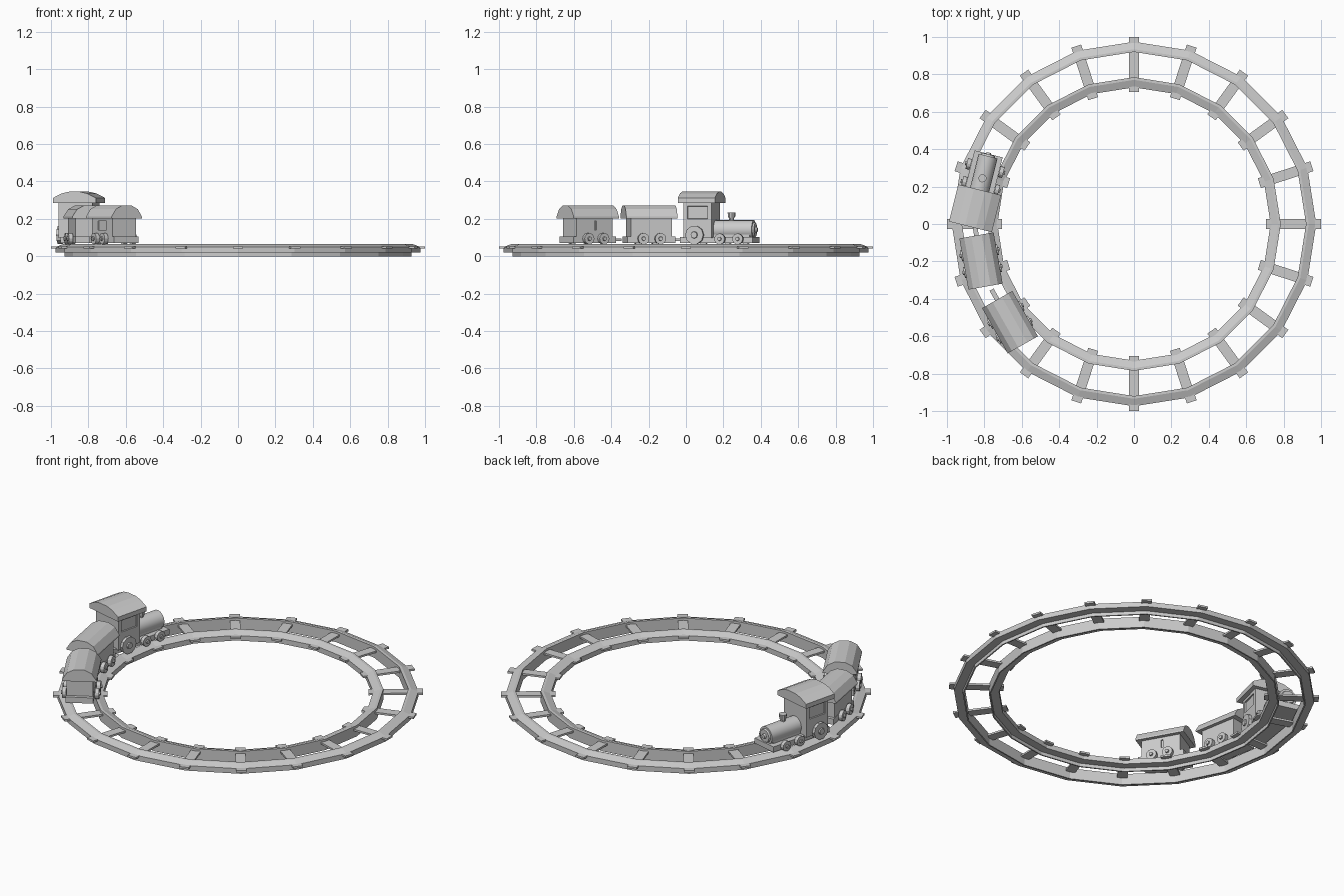
import bpy, bmesh, math
from mathutils import Matrix, Vector

if "Cube" in bpy.data.objects:
    bpy.data.objects.remove(bpy.data.objects["Cube"], do_unlink=True)

grey = bpy.data.materials.new("plain grey")
grey.use_nodes = True
grey.diffuse_color = (0.6, 0.6, 0.6, 1)
grey.node_tree.nodes["Principled BSDF"].inputs["Base Color"].default_value = (0.6, 0.6, 0.6, 1)


def finish(name, bm, frame=None, smooth=False):
    bmesh.ops.recalc_face_normals(bm, faces=bm.faces)
    me = bpy.data.meshes.new(name)
    bm.to_mesh(me)
    bm.free()
    me.materials.append(grey)
    ob = bpy.data.objects.new(name, me)
    bpy.context.collection.objects.link(ob)
    if frame:
        ob.matrix_world = frame
    if smooth:
        bpy.ops.object.select_all(action='DESELECT')
        ob.select_set(True)
        bpy.context.view_layer.objects.active = ob
        bpy.ops.object.shade_smooth_by_angle(angle=math.radians(35))
    return ob


def box_mesh(size, centre):
    bm = bmesh.new()
    bmesh.ops.create_cube(bm, size=1, matrix=Matrix.Translation(centre) @ Matrix.Diagonal((*size, 1)))
    return bm


def box(name, size, centre, frame=None):
    return finish(name, box_mesh(size, centre), frame)


def walls(name, size, centre, frame, windows):
    """Box whose side faces carry recessed windows: {side: (y0, y1, z0, z1)}."""
    bm = box_mesh(size, centre)
    for side, (y0, y1, z0, z1) in windows.items():
        face = max(bm.faces, key=lambda f: f.calc_center_median().x * side)
        bmesh.ops.inset_individual(bm, faces=[face], thickness=0.01)
        mid = face.calc_center_median()
        for v in face.verts:
            v.co.y = y1 if v.co.y > mid.y else y0
            v.co.z = z1 if v.co.z > mid.z else z0
        bmesh.ops.inset_individual(bm, faces=[face], thickness=0.001)
        for v in face.verts:
            v.co.x -= side * 0.008
    return finish(name, bm, frame)


def cylinder(name, r1, r2, depth, centre, axis, sides, frame, smooth=False):
    turn = Vector((0, 0, 1)).rotation_difference(Vector(axis)).to_matrix().to_4x4()
    bm = bmesh.new()
    bmesh.ops.create_cone(bm, cap_ends=True, segments=sides, radius1=r1, radius2=r2,
                          depth=depth, matrix=Matrix.Translation(centre) @ turn)
    return finish(name, bm, frame, smooth)


def extrude_profile(name, half, y0, y1, frame):
    """Mirror a half outline in x-z and extrude it along y."""
    pts = half + [(-x, z) for x, z in reversed(half)]
    bm = bmesh.new()
    face = bm.faces.new([bm.verts.new((x, y0, z)) for x, z in pts])
    new = bmesh.ops.extrude_face_region(bm, geom=[face])["geom"]
    bmesh.ops.translate(bm, vec=(0, y1 - y0, 0),
                        verts=[v for v in new if isinstance(v, bmesh.types.BMVert)])
    return finish(name, bm, frame)


def ring(name, profile, sides):
    bm = bmesh.new()
    rows = []
    for i in range(sides):
        a = 2 * math.pi * i / sides
        rows.append([bm.verts.new((r * math.cos(a), r * math.sin(a), z)) for r, z in profile])
    n = len(profile)
    for i in range(sides):
        a, b = rows[i], rows[(i + 1) % sides]
        for j in range(n):
            k = (j + 1) % n
            bm.faces.new((a[j], b[j], b[k], a[k]))
    return finish(name, bm)


def wheel(name, x, y, radius, sides, frame):
    z = 0.064 + radius
    s = math.copysign(1, x)
    cylinder(name, radius, radius, 0.022, (x, y, z), (1, 0, 0), sides, frame)
    cylinder(name + "_hub", radius * 0.4, radius * 0.35, 0.01, (x + s * 0.014, y, z),
             (s, 0, 0), 8, frame)


def frame_at(x, y, degrees):
    return Matrix.Translation((x, y, 0)) @ Matrix.Rotation(math.radians(degrees), 4, 'Z')


# Track: two rails with sloped outer shoulders, and cross ties
SIDES, MID = 20, 0.8525
rail = [(0.0675, 0), (0.0675, 0.065), (0.082, 0.065), (0.122, 0.05),
        (0.122, 0.02), (0.075, 0.02), (0.075, 0)]
ring("outer_rail", [(MID + d, z) for d, z in rail], SIDES)
ring("inner_rail", [(MID - d, z) for d, z in rail], SIDES)
for i in range(SIDES):
    box("tie_%02d" % i, (0.295, 0.055, 0.011), (0.8525, 0, 0.0465),
        Matrix.Rotation(2 * math.pi * i / SIDES, 4, 'Z'))

# Locomotive, facing local +y with the cab at its origin
loco = frame_at(-0.85, 0.084, -14)
box("engine_floor", (0.155, 0.40, 0.032), (0, 0.1, 0.088), loco)
walls("cab", (0.185, 0.155, 0.195), (0, 0, 0.195), loco,
      {s: (-0.055, 0.055, 0.2, 0.268) for s in (1, -1)})
extrude_profile("cab_roof", [(0.118, 0.285), (0.118, 0.312), (0.07, 0.336), (0.03, 0.345)],
                -0.102, 0.102, loco)
cylinder("boiler", 0.052, 0.052, 0.215, (0, 0.18, 0.142), (0, 1, 0), 16, loco, True)
box("boiler_base", (0.09, 0.2, 0.04), (0, 0.175, 0.112), loco)
cylinder("boiler_front", 0.04, 0.036, 0.01, (0, 0.292, 0.142), (0, 1, 0), 16, loco)
cylinder("boiler_knob", 0.016, 0.012, 0.012, (0, 0.301, 0.142), (0, 1, 0), 10, loco)
cylinder("chimney", 0.013, 0.015, 0.04, (0, 0.165, 0.202), (0, 0, 1), 10, loco)
cylinder("chimney_cap", 0.019, 0.022, 0.028, (0, 0.165, 0.22), (0, 0, 1), 10, loco)
for side, s in (("left", -1), ("right", 1)):
    wheel("drive_wheel_" + side, s * 0.099, -0.014, 0.05, 10, loco)
    for n, y in enumerate((0.123, 0.222)):
        wheel("engine_wheel_%s_%d" % (side, n), s * 0.09, y, 0.029, 12, loco)

# Two covered wagons
roof = [(0.093, 0.203), (0.093, 0.212), (0.067, 0.252), (0.028, 0.272)]
window = (-0.048, 0.048, 0.14, 0.188)
slot = (0.0, 0.012, 0.14, 0.188)
wagons = [("front", frame_at(-0.818, -0.198, 10), {}),
          ("rear", frame_at(-0.663, -0.525, 29.5), {-1: window, 1: slot})]
for name, f, win in wagons:
    box(name + "_wagon_floor", (0.15, 0.262, 0.034), (0, 0, 0.088), f)
    walls(name + "_wagon_body", (0.145, 0.222, 0.105), (0, 0, 0.155), f, win)
    extrude_profile(name + "_wagon_roof", roof, -0.139, 0.139, f)
    box(name + "_coupling", (0.025, 0.09, 0.014), (0, 0.155, 0.088), f)
    for side, s in (("left", -1), ("right", 1)):
        for n, y in enumerate((-0.046, 0.046)):
            wheel("%s_wagon_wheel_%s_%d" % (name, side, n), s * 0.089, y, 0.03, 12, f)
